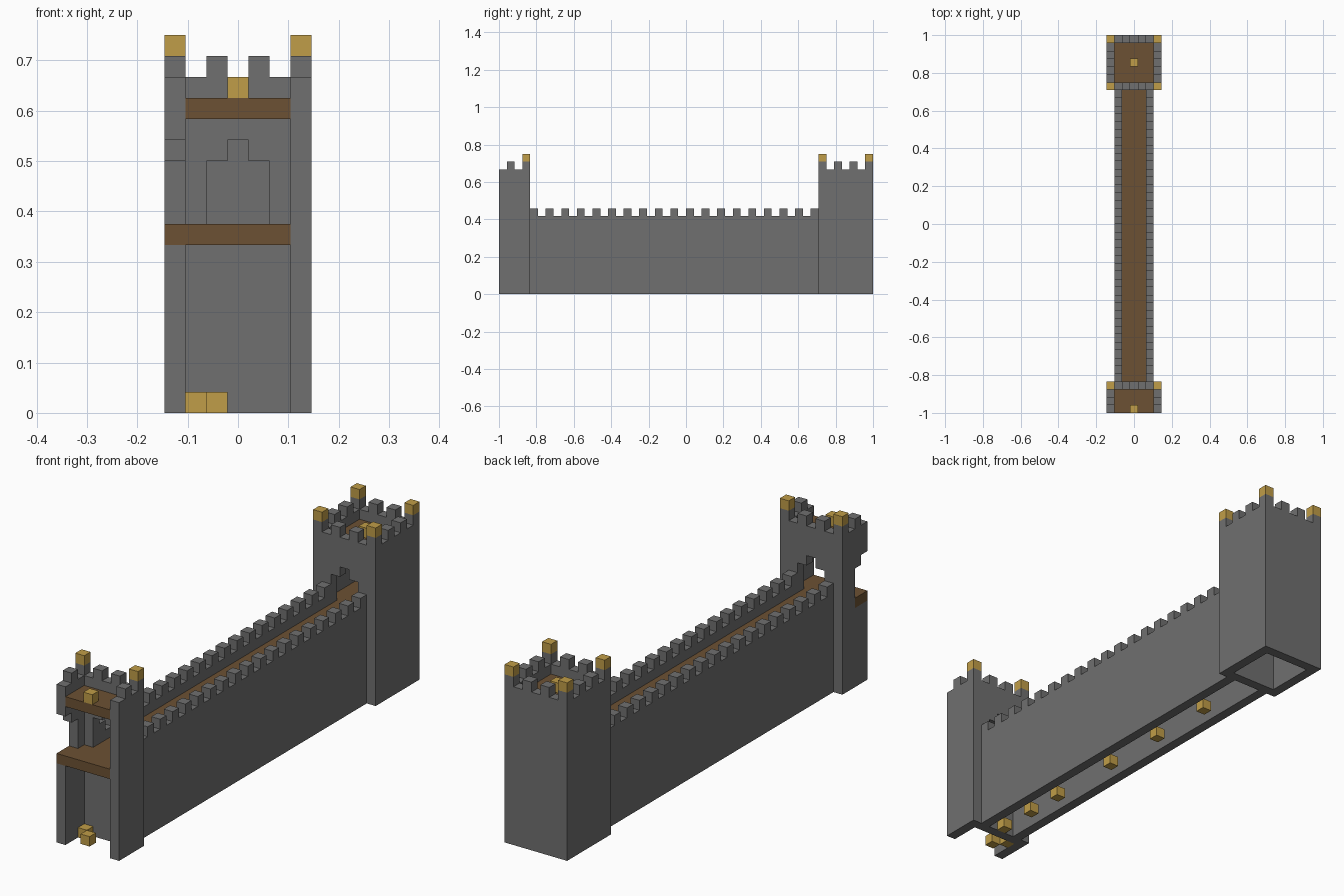
import bpy
import bmesh
from mathutils import Vector

# Everything sits on a block grid: 7 wide, 48 long, 18 tall
LENGTH = 48
UNIT = 2 / LENGTH
ORIGIN = Vector((3.5, LENGTH / 2, 0))

if "Cube" in bpy.data.objects:
    bpy.data.objects.remove(bpy.data.objects["Cube"])


def material(name, colour):
    mat = bpy.data.materials.new(name)
    mat.use_nodes = True
    mat.diffuse_color = (*colour, 1)
    bsdf = next(n for n in mat.node_tree.nodes if n.type == "BSDF_PRINCIPLED")
    bsdf.inputs["Base Color"].default_value = (*colour, 1)
    return mat


STONE = material("grey stone", (0.16, 0.16, 0.16))
WOOD = material("brown wood", (0.15, 0.083, 0.033))
GOLD = material("gold lantern", (0.53, 0.34, 0.065))


def build(name, boxes, mat):
    """One object from grid boxes (x0, x1, y0, y1, z0, z1), cut off at the ends."""
    bm = bmesh.new()
    for x0, x1, y0, y1, z0, z1 in boxes:
        y0, y1 = max(y0, 0), min(y1, LENGTH)
        if y0 >= y1:
            continue
        low, high = Vector((x0, y0, z0)), Vector((x1, y1, z1))
        cube = bmesh.ops.create_cube(bm, size=1)
        for v in cube["verts"]:
            v.co = ((low + high) / 2 + v.co * (high - low) - ORIGIN) * UNIT
    mesh = bpy.data.meshes.new(name)
    bm.to_mesh(mesh)
    bm.free()
    mesh.materials.append(mat)
    obj = bpy.data.objects.new(name, mesh)
    bpy.context.collection.objects.link(obj)


def block(x, y, z):
    return (x, x + 1, y, y + 1, z, z + 1)


# Tower wall panels as (start, end, bottom, top)
SOLID = [(0, 7, 0, 16)]
DOORWAY = [(0, 7, 0, 8), (0, 2, 8, 16), (5, 7, 8, 16),
           (2, 3, 12, 16), (4, 5, 12, 16), (3, 4, 13, 16)]
THRESHOLD = [(2, 5, 8, 9)]


def on_side(panel, side, base):
    """Place a panel on one side of the tower that starts at row base."""
    boxes = []
    for a, b, z0, z1 in panel:
        if side in ("left", "right"):
            x = 6 if side == "left" else 0
            boxes.append((x, x + 1, base + a, base + b, z0, z1))
        else:
            y = base + (6 if side == "back" else 0)
            boxes.append((max(a, 1), min(b, 6), y, y + 1, z0, z1))
    return boxes


def tower(name, base, doors):
    walls, floors = [], []
    for side in ("left", "right", "front", "back"):
        walls += on_side(DOORWAY if side in doors else SOLID, side, base)
        if side in doors:
            floors += on_side(THRESHOLD, side, base)
    for z in (8, 14):
        floors.append((1, 6, base + 1, base + 6, z, z + 1))
    rim = [(x, y) for x in range(0, 7, 2) for y in range(0, 7, 2)
           if x in (0, 6) or y in (0, 6)]
    corners = [(x, y) for x in (0, 6) for y in (0, 6)]
    build(name + "_walls", walls, STONE)
    build(name + "_floors", floors, WOOD)
    build(name + "_battlements", [block(x, base + y, 16) for x, y in rim], STONE)
    lights = [block(x, base + y, 17) for x, y in corners]
    build(name + "_lanterns", lights + [block(3, base + 3, 15)], GOLD)


# The front tower is sliced through its middle by the end of the grid
tower("front_tower", -3, ("right", "back"))
tower("back_tower", 41, ("front",))

# Long curtain wall, hollow below its walkway
build("curtain_walls", [(x, x + 1, 4, 41, 0, 10) for x in (1, 5)], STONE)
build("curtain_battlements",
      [block(x, y, 10) for x in (1, 5) for y in range(4, 41, 2)], STONE)
build("walkway", [(2, 5, 4, 41, 8, 9)], WOOD)

# Lanterns on the ground inside the wall and the front tower
build("passage_lanterns", [block(3, y, 0) for y in (4, 8, 12, 20, 27, 34)], GOLD)
build("front_tower_ground_lanterns", [block(2, 1, 0), block(1, 2, 0)], GOLD)
